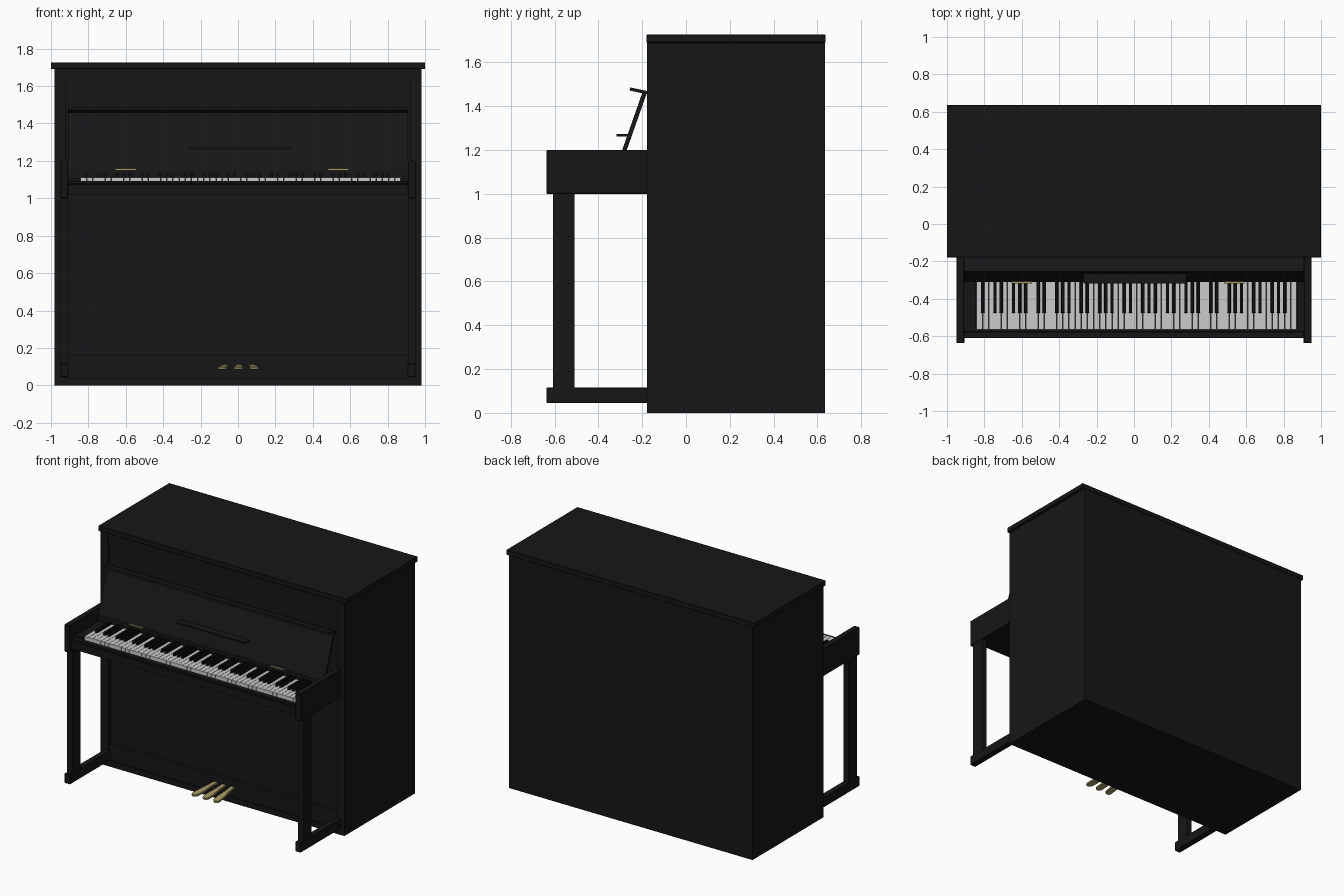
import bpy, bmesh, math
from mathutils import Vector

if "Cube" in bpy.data.objects:
    bpy.data.objects.remove(bpy.data.objects["Cube"])


def material(name, rgb):
    m = bpy.data.materials.new(name)
    m.diffuse_color = (*rgb, 1)
    m.use_nodes = True
    m.node_tree.nodes["Principled BSDF"].inputs["Base Color"].default_value = m.diffuse_color
    return m


BLACK = material("black_lacquer", (0.008, 0.008, 0.008))
EBONY = material("black_key", (0.004, 0.004, 0.004))
IVORY = material("white_key", (0.62, 0.62, 0.62))
BRASS = material("brass", (0.40, 0.33, 0.13))


def finish(name, bm, mat, bevel=0.0):
    bmesh.ops.recalc_face_normals(bm, faces=bm.faces)
    me = bpy.data.meshes.new(name)
    bm.to_mesh(me)
    bm.free()
    me.materials.append(mat)
    ob = bpy.data.objects.new(name, me)
    bpy.context.collection.objects.link(ob)
    if bevel:
        b = ob.modifiers.new("bevel", 'BEVEL')
        b.width, b.segments = bevel, 1
    return ob


def add_box(bm, x, y, z):
    vs = bmesh.ops.create_cube(bm, size=1)["verts"]
    for v in vs:
        for i, (lo, hi) in enumerate((x, y, z)):
            v.co[i] = hi if v.co[i] > 0 else lo
    return vs


def box(name, x, y, z, mat=BLACK, bevel=0.0):
    bm = bmesh.new()
    add_box(bm, x, y, z)
    return finish(name, bm, mat, bevel)


def prism(name, pts, direction, mat=BLACK, bevel=0.0):
    """Extrude a closed outline of 3D points along a direction."""
    bm = bmesh.new()
    f = bm.faces.new([bm.verts.new(p) for p in pts])
    ext = bmesh.ops.extrude_face_region(bm, geom=[f])["geom"]
    bmesh.ops.translate(bm, vec=Vector(direction),
                        verts=[g for g in ext if isinstance(g, bmesh.types.BMVert)])
    return finish(name, bm, mat, bevel)


def mirrored(ob):
    ob.modifiers.new("mirror", 'MIRROR')
    return ob


# Cabinet: solid core, proud side posts, rails and lid
box("cabinet_core", (-0.98, 0.98), (-0.145, 0.635), (0, 1.69))
mirrored(box("side_post", (0.92, 0.98), (-0.178, -0.145), (0, 1.69)))
box("plinth", (-0.92, 0.92), (-0.178, -0.145), (0, 0.04))
box("bottom_rail", (-0.92, 0.92), (-0.168, -0.145), (0.04, 0.16))
box("upper_panel", (-0.92, 0.92), (-0.165, -0.145), (1.44, 1.64))
box("top_rail", (-0.92, 0.92), (-0.172, -0.145), (1.64, 1.69))
box("lid", (-1, 1), (-0.18, 0.637), (1.69, 1.727), bevel=0.003)

# Arms, legs and feet
mirrored(box("arm", (0.908, 0.95), (-0.637, -0.145), (1.0, 1.2), bevel=0.003))
mirrored(box("front_leg", (0.908, 0.95), (-0.607, -0.51), (0.112, 1.0)))
mirrored(box("foot", (0.905, 0.95), (-0.637, -0.145), (0.045, 0.115), bevel=0.003))

# Key bed with front slip, cheek blocks and rear shelf
box("key_bed", (-0.908, 0.908), (-0.61, -0.145), (1.02, 1.075))
box("key_slip", (-0.908, 0.908), (-0.61, -0.575), (1.075, 1.093), bevel=0.003)
box("left_cheek_block", (-0.908, -0.845), (-0.575, -0.29), (1.075, 1.105))
box("right_cheek_block", (0.873, 0.908), (-0.575, -0.29), (1.075, 1.105))
box("rear_key_shelf", (-0.908, 0.908), (-0.31, -0.145), (1.075, 1.155))

# Keyboard: 52 white keys from A to C, 36 black keys between them
X0, X1, COUNT = -0.842, 0.871, 52
pitch = (X1 - X0) / COUNT
whites, blacks = bmesh.new(), bmesh.new()
for i in range(COUNT):
    x = X0 + i * pitch
    add_box(whites, (x + 0.001, x + pitch - 0.001), (-0.563, -0.305), (1.07, 1.112))
    if i % 7 in (0, 2, 3, 5, 6) and i < COUNT - 1:   # A C D F G
        c = x + pitch
        for v in add_box(blacks, (c - 0.010, c + 0.010), (-0.482, -0.305), (1.09, 1.132)):
            if v.co.z > 1.11:                         # taper the top
                v.co.x = c + (v.co.x - c) * 0.8
                if v.co.y < -0.4:
                    v.co.y += 0.012
finish("white_keys", whites, IVORY)
finish("black_keys", blacks, EBONY)

# Open fallboard leaning back, with folded lip, music ledge and hinges
W = 0.908
prism("fallboard", [(-W, -0.309, 1.15), (-W, -0.288, 1.15), (-W, -0.178, 1.463), (-W, -0.199, 1.463)],
      (2 * W, 0, 0))
prism("fallboard_lip", [(-W, -0.258, 1.472), (-W, -0.178, 1.455), (-W, -0.178, 1.470), (-W, -0.255, 1.486)],
      (2 * W, 0, 0))
box("music_ledge", (-0.27, 0.28), (-0.318, -0.262), (1.262, 1.273))
for side, x in (("left", -0.60), ("right", 0.535)):
    box(side + "_fallboard_hinge", (x - 0.055, x + 0.055), (-0.318, -0.305), (1.150, 1.158), BRASS)

# Pedals: stem from the cabinet widening to a rounded tip, outer two splayed
for name, xb, xf in (("left", -0.062, -0.085), ("middle", 0.004, 0.004), ("right", 0.070, 0.090)):
    outline = [(-0.016, -0.14), (-0.017, -0.24), (-0.025, -0.31)]
    outline += [(-0.025 * math.cos(a), -0.365 - 0.03 * math.sin(a))
                for a in (math.pi * k / 8 for k in range(9))]
    outline += [(0.025, -0.31), (0.017, -0.24), (0.016, -0.14)]
    pts = []
    for px, py in outline:
        t = (-0.14 - py) / 0.255
        pts.append((xb + (xf - xb) * t + px, py, 0.098 - 0.014 * t))
    prism(name + "_pedal", pts, (0, 0, 0.015), BRASS, 0.003)
